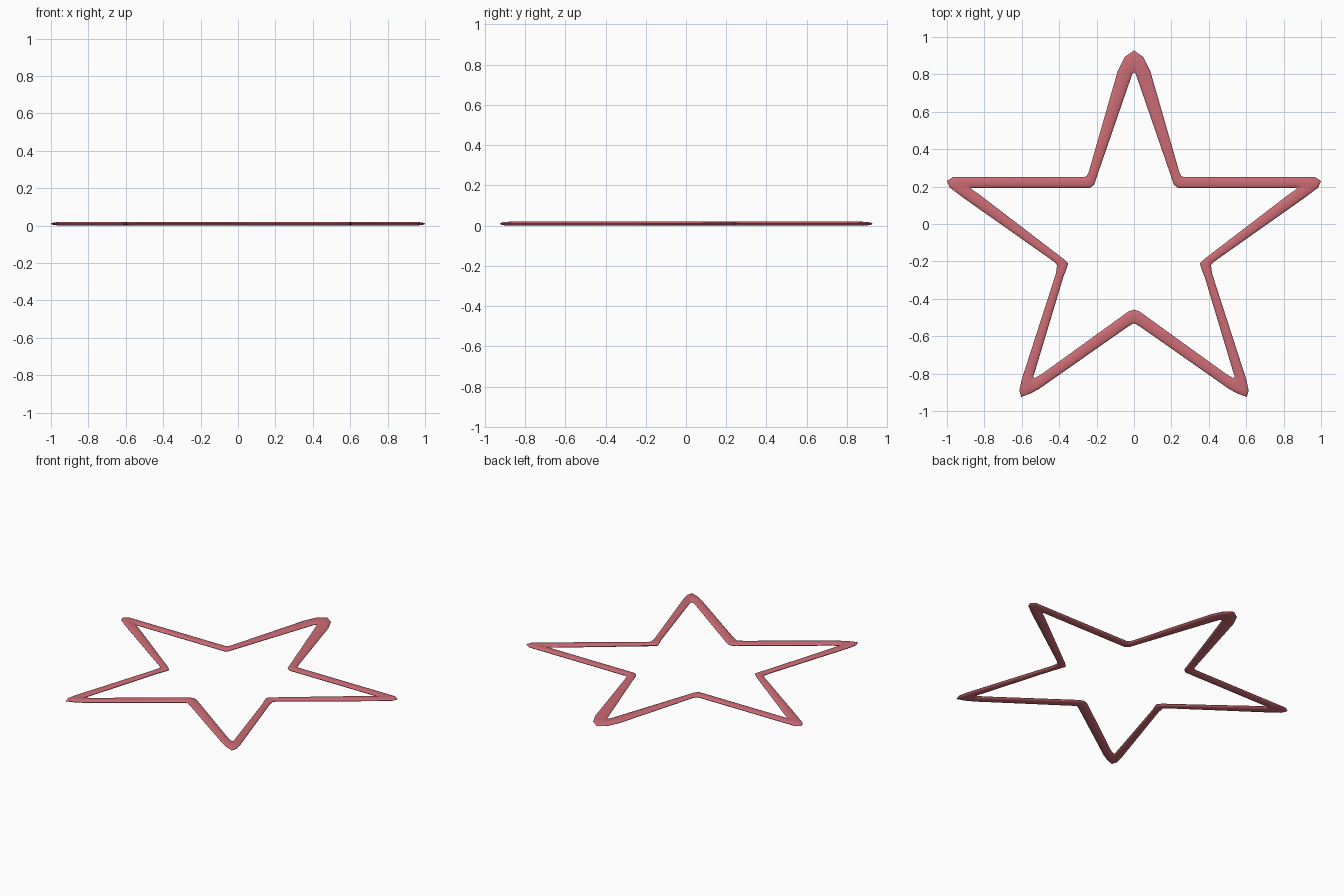
import bpy, bmesh, math

if "Cube" in bpy.data.objects:
    bpy.data.objects.remove(bpy.data.objects["Cube"])

# half outline of the star frame: (outer x, outer y, inner x, inner y), mirrored over x
HALF = [
    (0, .928, 0, .812), (-.05, .893, -.010, .800), (-.088, .815, -.022, .765),
    (-.243, .275, -.198, .255), (-.252, .257, -.212, .212), (-.27, .25, -.235, .193),
    (-.87, .25, -.855, .193), (-.97, .25, -.868, .192), (-1, .23, -.872, .190),
    (-.985, .195, -.868, .186), (-.905, .135, -.83, .160), (-.43, -.20, -.375, -.188),
    (-.411, -.22, -.352, -.212), (-.418, -.265, -.364, -.25), (-.432, -.31, -.377, -.28),
    (-.60, -.83, -.53, -.79), (-.613, -.89, -.539, -.818), (-.603, -.925, -.534, -.824),
    (-.55, -.905, -.52, -.818), (-.505, -.88, -.49, -.80),
    (-.03, -.547, -.03, -.468), (0, -.53, 0, -.458),
]
path = HALF + [(-a, b, -c, d) for a, b, c, d in HALF[-2:0:-1]]

# flattened oval section swept between the outer and inner outlines
SIDES, H = 16, 0.02
bm = bmesh.new()
rings = []
for ox, oy, ix, iy in path:
    ring = []
    for k in range(SIDES):
        a = 2 * math.pi * k / SIDES
        t = 0.5 + 0.5 * math.cos(a)
        z = H / 2 + H / 2 * math.sin(a)
        ring.append(bm.verts.new((ix + (ox - ix) * t, iy + (oy - iy) * t, z)))
    rings.append(ring)
for i, r in enumerate(rings):
    n = rings[(i + 1) % len(rings)]
    for k in range(SIDES):
        m = (k + 1) % SIDES
        bm.faces.new((r[k], r[m], n[m], n[k]))
bmesh.ops.recalc_face_normals(bm, faces=bm.faces)

mesh = bpy.data.meshes.new("star_frame")
bm.to_mesh(mesh)
bm.free()
star = bpy.data.objects.new("star_frame", mesh)
bpy.context.collection.objects.link(star)

mat = bpy.data.materials.new("rose red")
mat.diffuse_color = (0.60, 0.148, 0.175, 1)
mat.use_nodes = True
mat.node_tree.nodes["Principled BSDF"].inputs["Base Color"].default_value = mat.diffuse_color
mesh.materials.append(mat)

# smooth shading
bpy.context.view_layer.objects.active = star
star.select_set(True)
bpy.ops.object.shade_smooth_by_angle(angle=math.radians(40))
